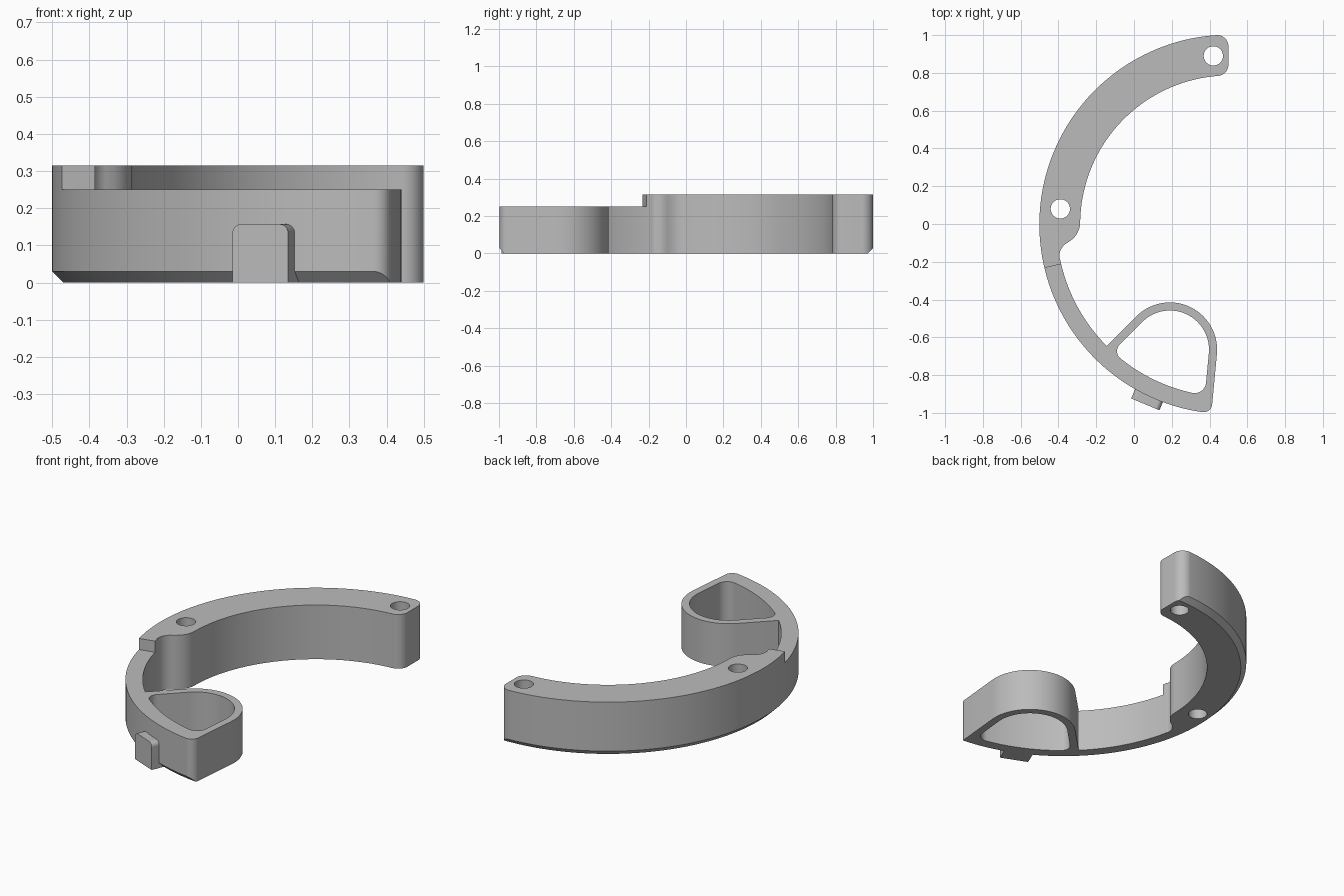
import bpy, bmesh
from math import cos, sin, radians, pi, hypot
from mathutils import Matrix

if "Cube" in bpy.data.objects:
    bpy.data.objects.remove(bpy.data.objects["Cube"])

grey = bpy.data.materials.new("plain_grey")
grey.use_nodes = True
grey.diffuse_color = (0.5, 0.5, 0.5, 1)
grey.node_tree.nodes["Principled BSDF"].inputs["Base Color"].default_value = (0.5, 0.5, 0.5, 1)

# Shared centres, radii and heights
C = (0.503, -0.002)
LOOP = (0.19, -0.665)
R_OUT, R_THICK, R_THIN = 1.004, 0.788, 0.913
R_BASE = R_OUT - 0.03
HEIGHT, STEP, STEP_ANGLE = 0.315, 0.25, 193.3


def arc(c, r, a0, a1):
    n = max(4, int(abs(a1 - a0) * (0.8 if r > 0.5 else 0.2)))
    angles = [radians(a0 + (a1 - a0) * i / n) for i in range(n + 1)]
    return [(c[0] + r * cos(a), c[1] + r * sin(a)) for a in angles]


def at_height(path, z):
    return [(x, y, z) for x, y in path]


def bevel_rings(path):
    """Bottom ring pulled inside the base radius, and the ring where the bevel ends."""
    bottom, upper = [], []
    for x, y in path:
        d = hypot(x - C[0], y - C[1])
        k = min(1, R_BASE / d)
        bottom.append((C[0] + (x - C[0]) * k, C[1] + (y - C[1]) * k, 0))
        upper.append((x, y, max(0, d - R_BASE)))
    return [bottom, upper]


def wall(bm, path, tops):
    rings = bevel_rings(path) + [at_height(path, z) for z in tops]
    for low, high in zip(rings, rings[1:]):
        for i in range(len(path) - 1):
            corners = (low[i], low[i + 1], high[i + 1], high[i])
            bm.faces.new([bm.verts.new(p) for p in corners])


def cap(bm, loops):
    edges = []
    for loop in loops:
        verts = [bm.verts.new(p) for p in loop]
        edges += [bm.edges.new((a, b)) for a, b in zip(verts, verts[1:] + verts[:1])]
    bmesh.ops.triangle_fill(bm, edges=edges, use_beauty=True, normal=(0, 0, 1))


def finish(name, bm):
    bmesh.ops.remove_doubles(bm, verts=bm.verts, dist=0.00001)
    bmesh.ops.recalc_face_normals(bm, faces=bm.faces)
    mesh = bpy.data.meshes.new(name)
    bm.to_mesh(mesh)
    bm.free()
    mesh.materials.append(grey)
    obj = bpy.data.objects.new(name, mesh)
    bpy.context.collection.objects.link(obj)
    bpy.ops.object.select_all(action='DESELECT')
    obj.select_set(True)
    bpy.context.view_layer.objects.active = obj
    bpy.ops.object.shade_smooth_by_angle(angle=radians(25))
    return obj


# Lower arm with the end loop, from the outer to the inner end of the step
thin_path = (
    arc(C, R_OUT, STEP_ANGLE, 261.8)
    + arc((0.369, -0.9516), 0.045, 262, 354.7)[1:]
    + arc(LOOP, 0.25, -5.3, 135)
    + arc(C, R_THIN, 224.8, STEP_ANGLE)
)
# Higher arm with its rounded boss and end, back to the outer end of the step
thick_path = (
    arc(C, R_THIN, STEP_ANGLE, 191.6)
    + arc((-0.315, -0.17), 0.08, 191.6, 116.6)[1:]
    + arc((-0.405, 0.01), 0.12, -63.4, -0.8)[1:]
    + arc(C, R_THICK, 179.2, 94.3)[1:]
    + arc((0.44, 0.8437), 0.06, -85.7, 0)[1:]
    + arc((0.44, 0.94), 0.06, 0, 93.8)[:-1]
    + arc(C, R_OUT, 93.8, STEP_ANGLE)
)
# Opening through the end loop
pocket = (
    arc(LOOP, 0.207, -5.3, 135)
    + arc((-0.04, -0.673), 0.05, 135, 231)
    + arc(C, R_THIN, 231, 257.7)[1:-1]
    + arc((0.3215, -0.8355), 0.06, 257.7, 354.7)
)
# Screw holes
holes = [arc(c, 0.051, 0, 360)[:-1] for c in ((0.42, 0.89), (-0.39, 0.08))]

# Curved bracket: walls, step, top faces and underside
bm = bmesh.new()
wall(bm, thin_path, [STEP])
wall(bm, thick_path, [STEP, HEIGHT])
wall(bm, pocket + pocket[:1], [STEP])
for hole in holes:
    wall(bm, hole + hole[:1], [HEIGHT])
inner, outer = thick_path[0], thick_path[-1]
step_face = at_height([inner, outer], STEP) + at_height([outer, inner], HEIGHT)
bm.faces.new([bm.verts.new(p) for p in step_face])
cap(bm, [at_height(loop, STEP) for loop in (thin_path, pocket)])
cap(bm, [at_height(loop, HEIGHT) for loop in (thick_path, *holes)])
underside = bevel_rings(thin_path + thick_path[1:-1])[0]
cap(bm, [underside] + [at_height(loop, 0) for loop in (pocket, *holes)])
finish("curved_bracket", bm)

# Outer tab with rounded upper corners, standing against the outer wall
half, top, r = 0.081, 0.157, 0.025
profile = ([(-half, 0), (half, 0)] + arc((half - r, top - r), r, 0, 90)
           + arc((r - half, top - r), r, 90, 180))
bm = bmesh.new()
front = bm.faces.new([bm.verts.new(p) for p in at_height(profile, 0)])
back = bmesh.ops.extrude_face_region(bm, geom=[front])["geom"]
bmesh.ops.translate(bm, verts=[v for v in back if isinstance(v, bmesh.types.BMVert)],
                    vec=(0, 0, -0.09))
tab = finish("outer_tab", bm)
turn = Matrix.Rotation(radians(247.5) + pi / 2, 4, 'Z') @ Matrix.Rotation(pi / 2, 4, 'X')
tab.data.transform(Matrix.Translation((0.06, -0.955, 0)) @ turn)
